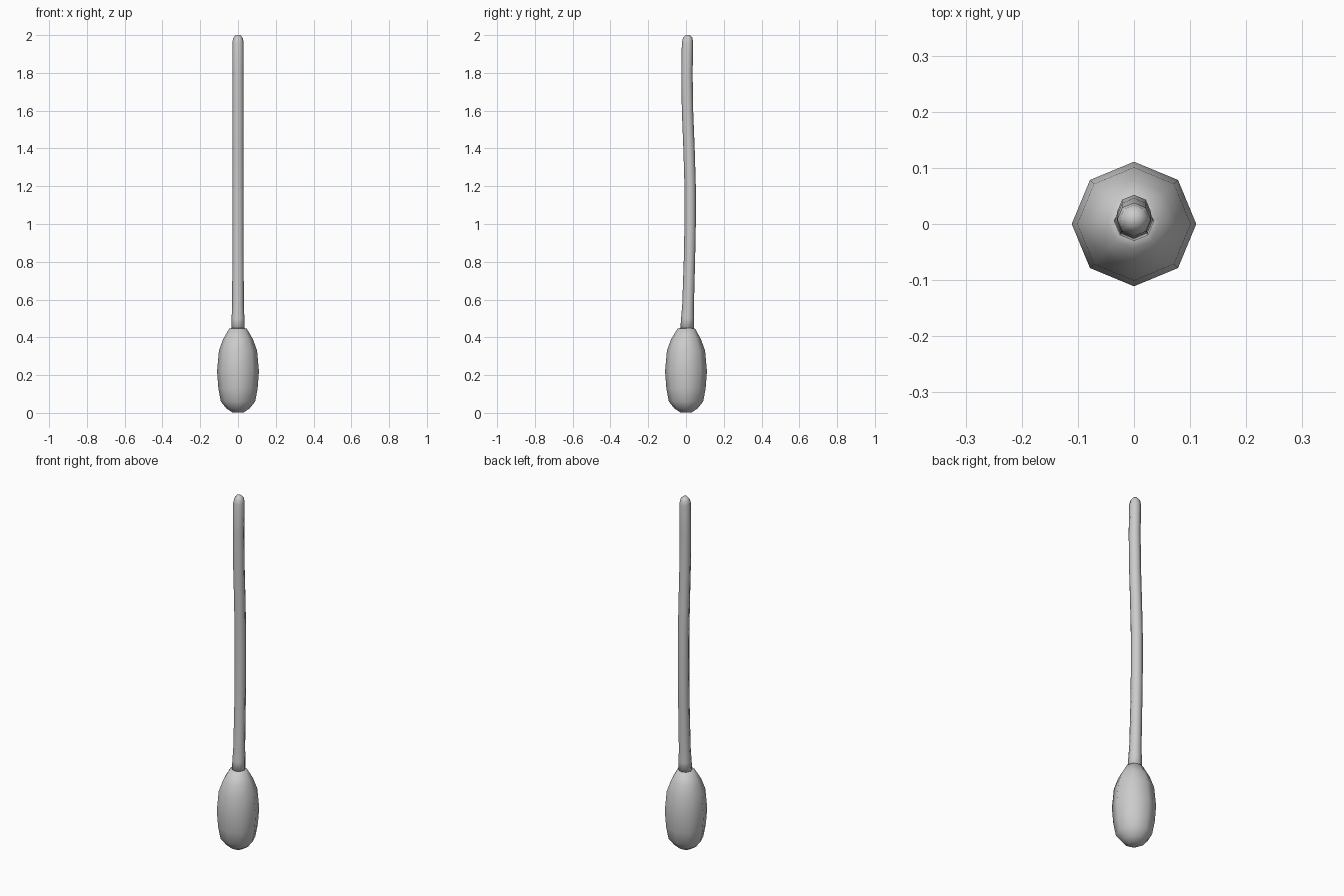
import bpy, bmesh, math

if "Cube" in bpy.data.objects:
    bpy.data.objects.remove(bpy.data.objects["Cube"])

SIDES = 8


def loft(name, rings):
    """Skin eight-sided rings given as (z, radius, y offset), capped at both ends."""
    bm = bmesh.new()
    loops = []
    for z, r, y in rings:
        loops.append([bm.verts.new((r * math.cos(2 * math.pi * i / SIDES),
                                    y + r * math.sin(2 * math.pi * i / SIDES), z))
                      for i in range(SIDES)])
    for a, b in zip(loops, loops[1:]):
        for i in range(SIDES):
            j = (i + 1) % SIDES
            bm.faces.new((a[i], a[j], b[j], b[i]))
    bm.faces.new(loops[0][::-1])
    bm.faces.new(loops[-1])
    for f in bm.faces:
        f.smooth = True
    mesh = bpy.data.meshes.new(name)
    bm.to_mesh(mesh)
    bm.free()
    obj = bpy.data.objects.new(name, mesh)
    bpy.context.collection.objects.link(obj)
    return obj


# Faceted bulb at the base
loft("bulb", [(0.003, 0.03, 0), (0.022, 0.06, 0), (0.06, 0.091, 0),
              (0.13, 0.104, 0), (0.22, 0.111, 0), (0.33, 0.101, 0),
              (0.39, 0.079, 0), (0.447, 0.046, 0.002), (0.449, 0.03, 0.005)])

# Long stem, gently bowed in y, with a flared foot and rounded tip
loft("stem", [(0.43, 0.036, 0.005), (0.50, 0.034, 0.008), (0.57, 0.031, 0.011),
              (0.80, 0.030, 0.018), (1.00, 0.030, 0.022), (1.20, 0.030, 0.022),
              (1.40, 0.030, 0.016), (1.60, 0.030, 0.008), (1.80, 0.030, 0.005),
              (1.96, 0.030, 0.008), (1.985, 0.025, 0.009), (2.0, 0.012, 0.009)])
